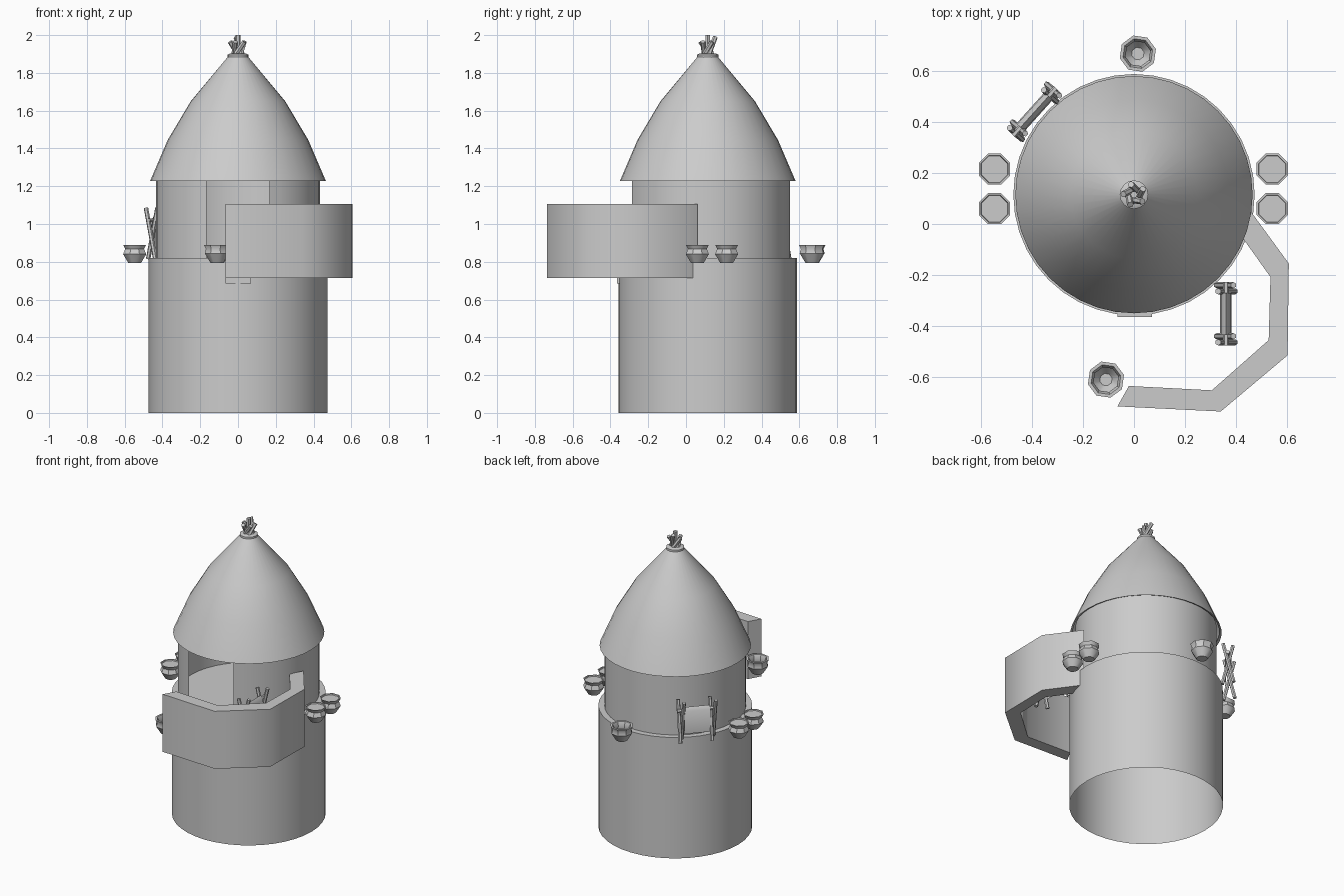
import bpy, bmesh, math
from mathutils import Vector

if "Cube" in bpy.data.objects:
    bpy.data.objects.remove(bpy.data.objects["Cube"])

CY = 0.115  # y of the tower axis


def add_mesh(name, verts, faces, smooth=None):
    me = bpy.data.meshes.new(name)
    me.from_pydata([tuple(v) for v in verts], [], faces)
    ob = bpy.data.objects.new(name, me)
    bpy.context.collection.objects.link(ob)
    if smooth:
        bpy.ops.object.select_all(action='DESELECT')
        ob.select_set(True)
        bpy.context.view_layer.objects.active = ob
        bpy.ops.object.shade_smooth_by_angle(angle=math.radians(smooth))
    return ob


def lathe(name, profile, n, x, y, smooth=None, cap_top=False, cap_bottom=False,
          start=0.0, sweep=2 * math.pi):
    """Revolve an (r, z) profile, listed bottom to top on the outside."""
    closed = sweep > 6.28
    cols = n if closed else n + 1
    verts = []
    for r, z in profile:
        for i in range(cols):
            a = start + sweep * i / n
            verts.append((x + r * math.cos(a), y + r * math.sin(a), z))
    faces = []
    for k in range(len(profile) - 1):
        for i in range(n):
            j = (i + 1) % cols
            faces.append((k * cols + i, k * cols + j, (k + 1) * cols + j, (k + 1) * cols + i))
    if cap_bottom:
        faces.append(tuple(reversed(range(n))))
    if cap_top:
        faces.append(tuple(range((len(profile) - 1) * cols, len(profile) * cols)))
    return add_mesh(name, verts, faces, smooth)


def stick(name, a, b, r, n=6):
    a, b = Vector(a), Vector(b)
    q = (b - a).to_track_quat('Z', 'Y')
    ring = [q @ Vector((r * math.cos(2 * math.pi * i / n), r * math.sin(2 * math.pi * i / n), 0))
            for i in range(n)]
    verts = [a + v for v in ring] + [b + v for v in ring]
    faces = [(i, (i + 1) % n, n + (i + 1) % n, n + i) for i in range(n)]
    faces += [tuple(reversed(range(n))), tuple(range(n, 2 * n))]
    return add_mesh(name, verts, faces, 40)


# Base drum, open below
lathe("base_drum", [(0.473, 0), (0.473, 0.5), (0.473, 0.82)], 40, 0, CY, 40, cap_top=True)

# Upper wall with an open doorway facing the front
gap = math.asin(0.167 / 0.435)
lathe("upper_wall", [(0.435, 0.8), (0.435, 1.26)], 40, 0, CY, 40,
      start=-math.pi / 2 + gap, sweep=2 * math.pi - 2 * gap)

# Thatched roof with a thin rim
lathe("roof", [(0.45, 1.235), (0.465, 1.228), (0.372, 1.445), (0.25, 1.65), (0.05, 1.89)],
      40, 0, CY, 50, cap_top=True)

# Roof tie and crossed finial sticks
lathe("roof_tie", [(0.045, 1.878), (0.056, 1.882), (0.056, 1.896), (0.045, 1.902)], 16, 0, CY, 60,
      cap_top=True, cap_bottom=True)
for i in range(5):
    a = 2 * math.pi * i / 5 + 0.3
    c, s = math.cos(a), math.sin(a)
    top = 1.99 if i == 1 else 1.965
    stick("finial_stick", (0.03 * s, CY - 0.03 * c, 1.88),
          (0.04 * c - 0.012 * s, CY + 0.04 * s + 0.012 * c, top), 0.013)
stick("finial_centre", (0, CY, 1.88), (0, CY, 2.0), 0.014)

# Doorstep on the front of the base
v = [(x, y, z) for x in (-0.065, 0.07) for y in (-0.365, -0.3) for z in (0.685, 0.825)]
add_mesh("doorstep", v, [(0, 1, 3, 2), (4, 6, 7, 5), (0, 4, 5, 1), (2, 3, 7, 6), (0, 2, 6, 4), (1, 5, 7, 3)])

# Curved windbreak wall
outer = [(0.45, 0.06), (0.607, -0.155), (0.602, -0.515), (0.34, -0.735), (-0.065, -0.715)]
inner = [(0.405, -0.025), (0.535, -0.208), (0.528, -0.455), (0.305, -0.652), (-0.02, -0.635)]
verts = []
for (ox, oy), (ix, iy) in zip(outer, inner):
    verts += [(ox, oy, 0.715), (ox, oy, 1.105), (ix, iy, 1.105), (ix, iy, 0.715)]
faces = [(4 * k + j, 4 * k + 4 + j, 4 * k + 4 + (j + 1) % 4, 4 * k + (j + 1) % 4)
         for k in range(4) for j in range(4)]
faces += [(0, 1, 2, 3), (19, 18, 17, 16)]
wall = add_mesh("windbreak", verts, faces, 55)
bm = bmesh.new()
bm.from_mesh(wall.data)
bmesh.ops.recalc_face_normals(bm, faces=bm.faces)
bm.to_mesh(wall.data)
bm.free()

# Filled pots on both sides
for x in (-0.547, 0.542):
    for y in (0.06, 0.215):
        lathe("filled_pot", [(0.036, 0.793), (0.066, 0.84), (0.054, 0.868), (0.066, 0.89),
                             (0.058, 0.89), (0.056, 0.882)],
              8, x, y, 40, cap_top=True, cap_bottom=True, start=math.pi / 8)

# Open bowls at back and front
for x, y in ((0.015, 0.668), (-0.11, -0.61)):
    lathe("open_bowl", [(0.036, 0.793), (0.068, 0.845), (0.062, 0.868), (0.073, 0.89),
                        (0.06, 0.89), (0.05, 0.868), (0.052, 0.845), (0.025, 0.81)],
          8, x, y, 40, cap_top=True, cap_bottom=True, start=0.25)


# Drying racks: crossed legs, a bar and a draped hide
def rack(cx, cy, angle):
    u = Vector((math.cos(angle), math.sin(angle), 0))
    w = Vector((-u.y, u.x, 0))
    c = Vector((cx, cy, 0))

    def p(a, b, z):
        return c + u * a + w * b + Vector((0, 0, z))
    for e in (-1, 1):
        for s in (-1, 1):
            stick("rack_leg", p(e * 0.1 + s * 0.012, s * 0.036, 0.815),
                  p(e * 0.1 + s * 0.012, -s * 0.03, 1.085), 0.012)
    stick("rack_bar", p(-0.125, 0, 1.02), p(0.125, 0, 1.02), 0.012)
    prof = [(-0.022, 0.87), (-0.018, 1.02), (0, 1.042), (0.018, 1.02), (0.022, 0.87)]
    vs = [p(a, b, z) for a in (-0.082, 0.082) for b, z in prof]
    add_mesh("rack_hide", vs, [(i, i + 5, i + 6, i + 1) for i in range(4)], 50)


rack(-0.39, 0.44, math.radians(48))
rack(0.36, -0.352, math.radians(90))
